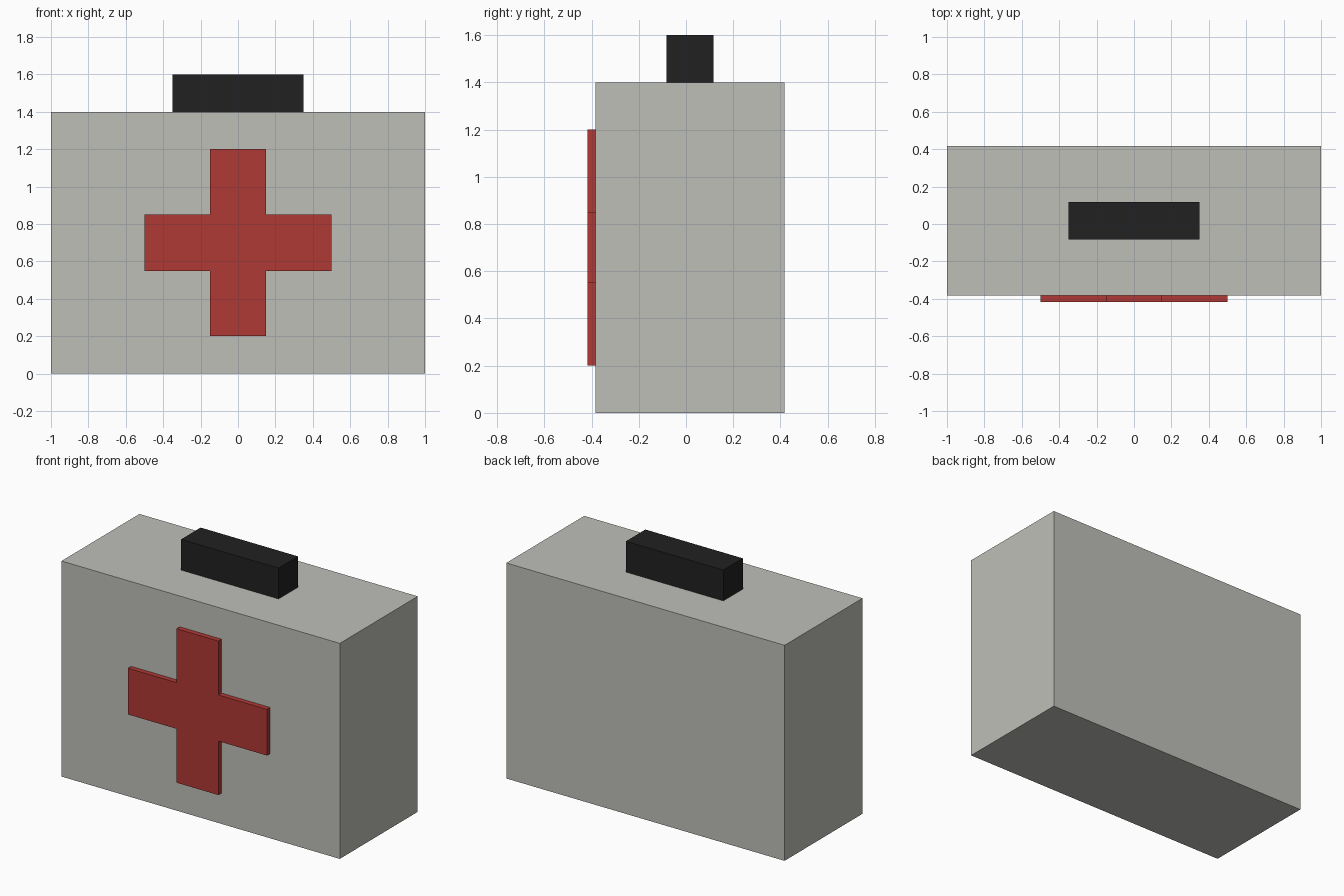
import bpy
import bmesh

if "Cube" in bpy.data.objects:
    bpy.data.objects.remove(bpy.data.objects["Cube"])

Y_MID = 0.0165     # case centre, shifted back by the raised cross
FRONT = Y_MID - 0.4


def material(name, rgb):
    m = bpy.data.materials.new(name)
    m.diffuse_color = (*rgb, 1.0)
    m.use_nodes = True
    m.node_tree.nodes["Principled BSDF"].inputs["Base Color"].default_value = m.diffuse_color
    return m


def finish(name, bm, mat):
    bmesh.ops.recalc_face_normals(bm, faces=bm.faces)
    mesh = bpy.data.meshes.new(name)
    bm.to_mesh(mesh)
    bm.free()
    mesh.materials.append(mat)
    obj = bpy.data.objects.new(name, mesh)
    bpy.context.collection.objects.link(obj)
    return obj


def box(name, size, centre, mat):
    bm = bmesh.new()
    bmesh.ops.create_cube(bm, size=1.0)
    bmesh.ops.scale(bm, vec=size, verts=bm.verts)
    bmesh.ops.translate(bm, vec=centre, verts=bm.verts)
    return finish(name, bm, mat)


grey = material("warm grey", (0.52, 0.52, 0.485))
red = material("red", (0.43, 0.041, 0.036))
black = material("black", (0.015, 0.015, 0.015))

# Case and carrying handle
box("case", (2.0, 0.8, 1.4), (0, Y_MID, 0.7), grey)
box("handle", (0.7, 0.2, 0.2), (0, Y_MID, 1.5), black)

# Raised cross on the front: one outline, extruded forward
a, b, zc = 0.15, 0.5, 0.7
outline = [(a, b), (a, a), (b, a), (b, -a), (a, -b), (-a, -b)]
outline = [(a, a), (a, b), (-a, b), (-a, a), (-b, a), (-b, -a),
           (-a, -a), (-a, -b), (a, -b), (a, -a), (b, -a), (b, a)]
bm = bmesh.new()
face = bm.faces.new([bm.verts.new((x, FRONT, zc + z)) for x, z in outline])
ext = bmesh.ops.extrude_face_region(bm, geom=[face], use_keep_orig=True)
moved = [v for v in ext["geom"] if isinstance(v, bmesh.types.BMVert)]
bmesh.ops.translate(bm, vec=(0, -0.033, 0), verts=moved)
finish("cross", bm, red)
